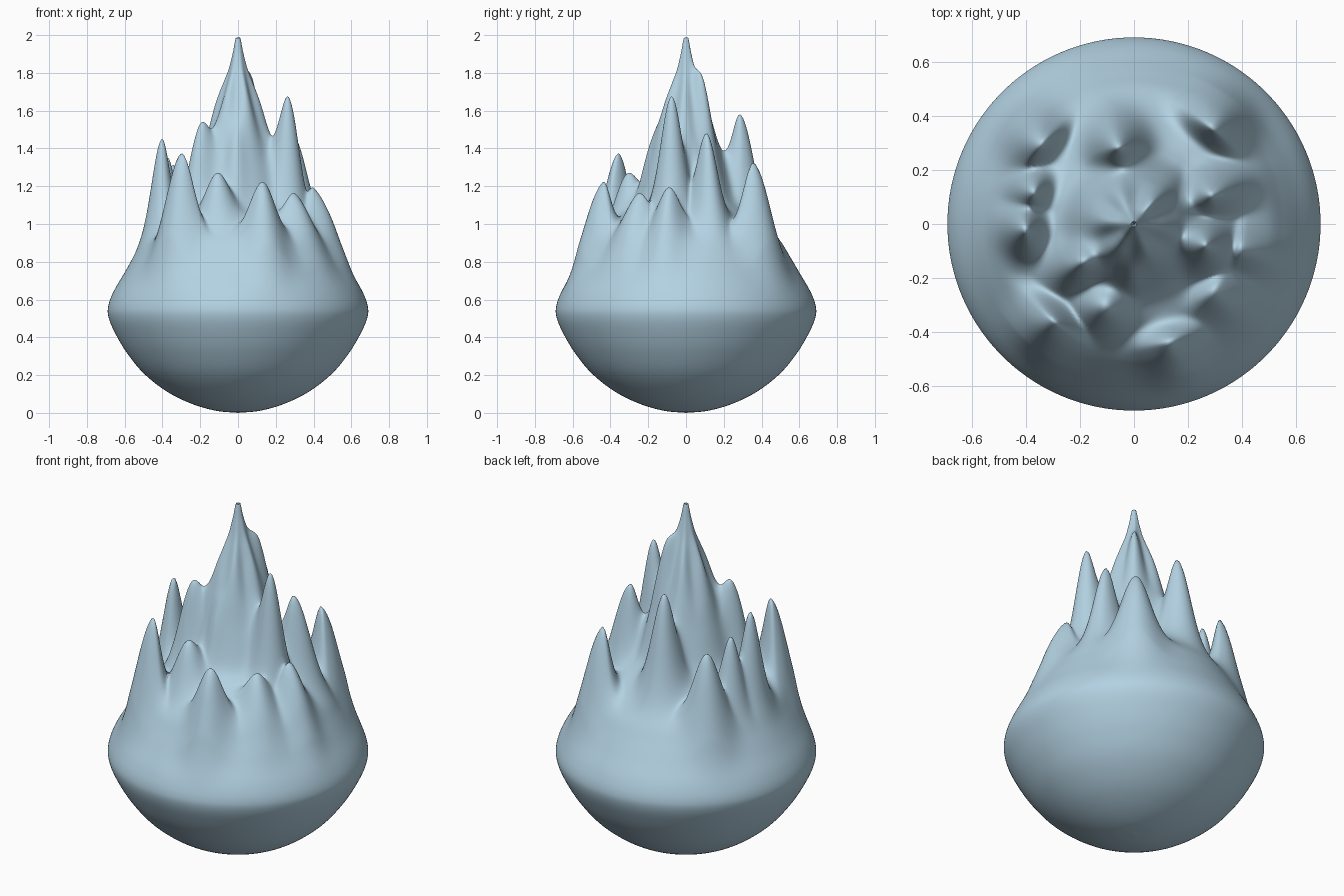
import bpy, bmesh, math
from mathutils import Vector

if "Cube" in bpy.data.objects:
    bpy.data.objects.remove(bpy.data.objects["Cube"])

# Revolved profile (radius, height): bowl, shoulder, inner floor, central spire
PROFILE = [(0, 0), (.12, .012), (.25, .05), (.38, .115), (.5, .21), (.59, .32), (.652, .425),
           (.685, .505), (.687, .565), (.66, .64), (.605, .735), (.555, .82), (.505, .9),
           (.44, .97), (.37, 1.03), (.3, 1.08), (.25, 1.15), (.2, 1.31), (.16, 1.46),
           (.12, 1.6), (.08, 1.72), (.05, 1.81), (.028, 1.9), (.01, 1.985), (0, 1.9)]

# Flame tongues: tip x, y, z, tangential, outward and inward spread
TONGUES = [(.268, -.078, 1.68, .055, .055, .05), (.13, -.44, 1.22, .065, .105, .035),
           (-.3, -.36, 1.37, .075, .09, .035), (.3, -.25, 1.16, .06, .1, .035),
           (.4, -.09, 1.19, .055, .11, .035), (.29, .11, 1.48, .05, .08, .05),
           (.29, .36, 1.32, .075, .095, .035), (-.06, .29, 1.58, .06, .07, .05),
           (-.345, .3, 1.31, .07, .08, .035), (-.405, -.02, 1.45, .055, .05, .04),
           (-.375, .12, 1.35, .05, .05, .035), (-.205, -.15, 1.52, .05, .06, .05),
           (-.11, -.31, 1.27, .06, .06, .055), (.08, .09, 1.72, .03, .06, .04),
           (-.01, -.2, 1.4, .035, .05, .05)]
SEGMENTS, STEPS = 200, 8
SHOULDER = 8 * STEPS


def spline(points, steps):
    pts = [Vector(p) for p in points]
    pts = [2 * pts[0] - pts[1]] + pts + [2 * pts[-1] - pts[-2]]
    out = []
    for i in range(1, len(pts) - 2):
        a, b, c, d = pts[i - 1:i + 3]
        for k in range(steps):
            t = k / steps
            out.append(.5 * (2 * b + (c - a) * t + (2 * a - 5 * b + 4 * c - d) * t * t
                             + (3 * b - a - 3 * c + d) * t ** 3))
    return out + [pts[-2]]


def base_height(r):
    upper = PROFILE[8:]
    for (r0, z0), (r1, z1) in zip(upper, upper[1:]):
        if r1 <= r <= r0:
            return z0 + (z1 - z0) * (r0 - r) / (r0 - r1)
    return .53


def tongue_lift(x, y):
    total = 0
    for px, py, pz, st, so, si in TONGUES:
        pr = math.hypot(px, py)
        radial = ((x - px) * px + (y - py) * py) / pr
        tangent = ((y - py) * px - (x - px) * py) / pr
        s = so if radial > 0 else si
        g = (pz - base_height(pr)) * math.exp(-.5 * ((radial / s) ** 2 + (tangent / st) ** 2))
        total += g ** 3
    return total ** (1 / 3)


# Flame body: revolved rings, upper rings raised into tongues and spire ridges
bm = bmesh.new()
prof = spline(PROFILE, STEPS)
bottom = bm.verts.new((0, 0, 0))
rings = []
for i, (r, z) in list(enumerate(prof))[1:-1]:
    ring = []
    for j in range(SEGMENTS):
        a = math.tau * j / SEGMENTS
        x, y, h = r * math.cos(a), r * math.sin(a), z
        if i > SHOULDER:
            fade = min(1, max(0, (.688 - r) / .1))
            ridge = .035 * math.cos(6 * a + .6) * math.exp(-((r - .12) / .06) ** 2)
            h += tongue_lift(x, y) * fade + ridge
        ring.append(bm.verts.new((x, y, min(h, 2))))
    rings.append(ring)
tip = bm.verts.new((0, 0, prof[-1].y))
for j in range(SEGMENTS):
    k = (j + 1) % SEGMENTS
    bm.faces.new((bottom, rings[0][k], rings[0][j]))
    bm.faces.new((tip, rings[-1][j], rings[-1][k]))
    for lo, hi in zip(rings, rings[1:]):
        bm.faces.new((lo[j], lo[k], hi[k], hi[j]))
for f in bm.faces:
    f.smooth = True
bmesh.ops.recalc_face_normals(bm, faces=bm.faces)
mesh = bpy.data.meshes.new("flame_body")
bm.to_mesh(mesh)
bm.free()

# Pale blue finish
blue = bpy.data.materials.new("pale_blue")
blue.diffuse_color = (.45, .64, .76, 1)
blue.use_nodes = True
blue.node_tree.nodes["Principled BSDF"].inputs["Base Color"].default_value = blue.diffuse_color
mesh.materials.append(blue)
bpy.context.collection.objects.link(bpy.data.objects.new("flame_body", mesh))
